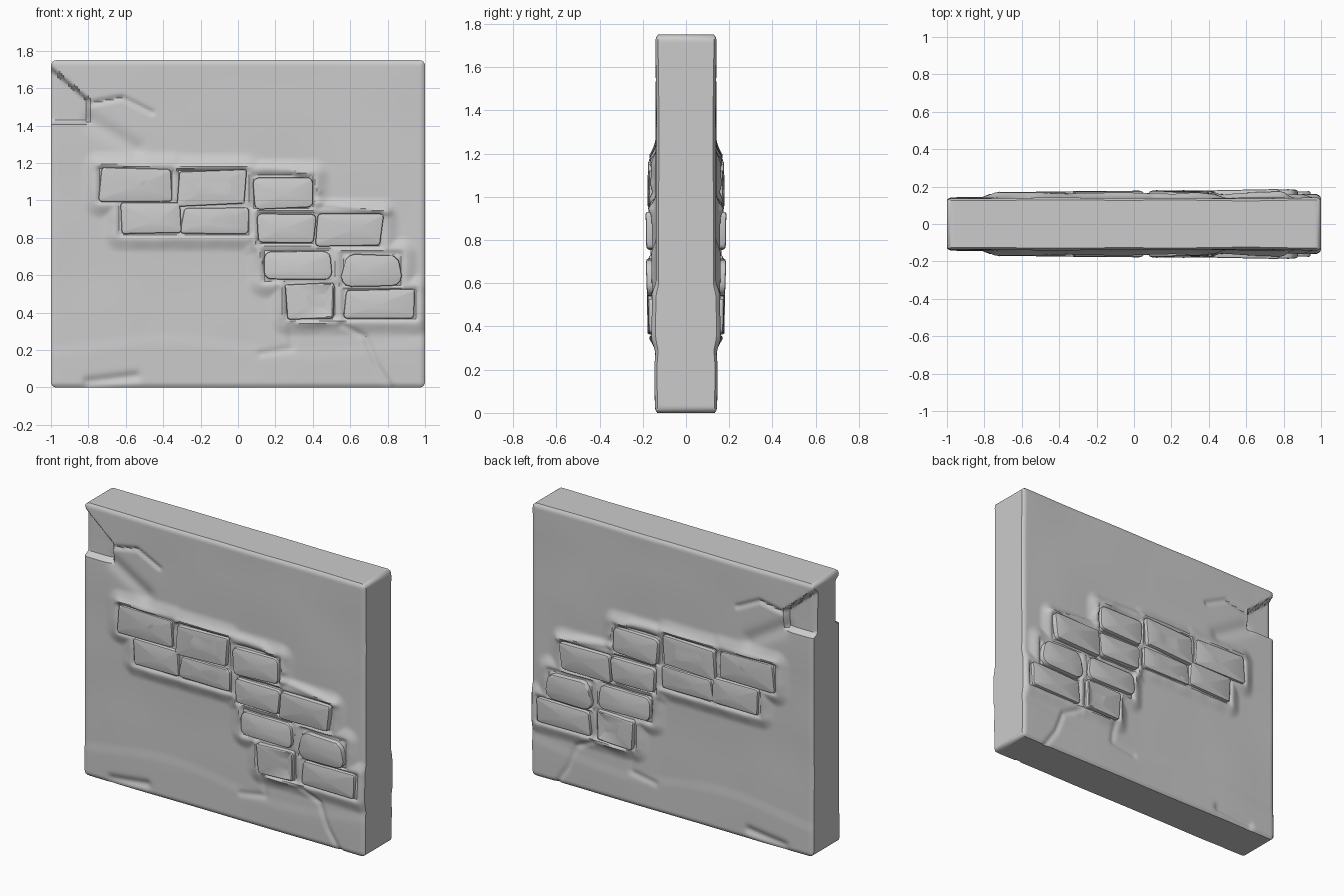
import bpy, bmesh, math, random
from mathutils import Vector, noise

if "Cube" in bpy.data.objects:
    bpy.data.objects.remove(bpy.data.objects["Cube"])

random.seed(4)
W, H, T = 1.0, 1.75, 0.139          # half width, height, half thickness

# Exposed bricks: x0, x1, z0, z1, front depth, centre dent, corner rounding
BRICKS = [(-.74, -.35, 1.00, 1.17, .168, .010, .02), (-.32, .04, .975, 1.16, .176, .028, .012),
          (.08, .40, .96, 1.13, .174, .004, .03), (-.63, -.31, .82, .99, .172, .006, .015),
          (-.30, .06, .82, .965, .166, .008, .02), (.11, .41, .77, .935, .178, .003, .025),
          (.42, .77, .755, .92, .182, .004, .02), (.14, .50, .57, .735, .174, .004, .04),
          (.56, .87, .545, .715, .182, .004, .055), (.26, .52, .37, .55, .178, .030, .015),
          (.57, .95, .37, .52, .170, .004, .02)]

# Raised plaster lips and incised cracks as polylines: points, width, height
LINES = [([(-.74, 1.19), (-.36, 1.17), (.05, 1.18), (.28, 1.17), (.39, 1.12), (.43, 1.05)], .02, .010),
         ([(.40, .99), (.60, .97), (.80, .94)], .018, .012),
         ([(.08, .80), (.14, .66), (.24, .54), (.24, .38), (.33, .345), (.55, .35)], .018, .009),
         ([(-.78, 1.52), (-.62, 1.55), (-.46, 1.47)], .012, -.012),
         ([(.55, .34), (.68, .27), (.74, .12), (.82, .0)], .014, -.010),
         ([(.28, .34), (.29, .21), (.12, .18)], .018, -.007),
         ([(-.78, 1.42), (-.55, 1.28)], .045, -.014),
         ([(-.80, .03), (-.55, .06)], .025, -.014)]


def smooth(a, b, v):
    t = min(1, max(0, (v - a) / (b - a)))
    return t * t * (3 - 2 * t)


def rect_dist(x, z, b):
    cx, cz = (b[0] + b[1]) / 2, (b[2] + b[3]) / 2
    dx, dz = abs(x - cx) - (b[1] - b[0]) / 2, abs(z - cz) - (b[3] - b[2]) / 2
    return math.hypot(max(dx, 0), max(dz, 0)) + min(max(dx, dz), 0)


def line_dist(x, z, pts):
    p, best = Vector((x, z)), 9
    for a, c in zip(pts, pts[1:]):
        a, c = Vector(a), Vector(c)
        t = min(1, max(0, (p - a).dot(c - a) / (c - a).length_squared))
        best = min(best, (p - a - t * (c - a)).length)
    return best


def depth(x, z):
    """Distance of the plaster face from the middle plane."""
    h = T + .005 * noise.noise(Vector((x * 2.2, 3.1, z * 2.6)))
    # shallow trowelled hollow above the foot
    h += .004 * smooth(.26, .18, z + .04 * math.sin(4 * x))
    # swelling around the bricks, with a groove at each brick edge
    d = min(rect_dist(x, z, b) for b in BRICKS)
    h += (.021 + .006 * noise.noise(Vector((x * 9, 0, z * 9)))) * smooth(.10, .015, d)
    h -= .012 * math.exp(-(d / .012) ** 2)
    for pts, w, a in LINES:
        if d > 0:
            h += a * math.exp(-(line_dist(x, z, pts) / w) ** 2)
    # broken upper left corner
    inside = min(-.795 - x, z - 1.41, (1.715 - z - .85 * (x + 1)) * .76)
    h -= .036 * smooth(-.004, .016, inside)
    # worn outer edge
    e = min(W - abs(x), z, H - z)
    return h - .012 * max(0, 1 - e / .025) ** 2


def finish(name, bm):
    bmesh.ops.recalc_face_normals(bm, faces=bm.faces)
    me = bpy.data.meshes.new(name)
    bm.to_mesh(me)
    bm.free()
    ob = bpy.data.objects.new(name, me)
    bpy.context.collection.objects.link(ob)
    m = ob.modifiers.new("both_faces", 'MIRROR')
    m.use_axis = (False, True, False)
    bpy.ops.object.select_all(action='DESELECT')
    ob.select_set(True)
    bpy.context.view_layer.objects.active = ob
    bpy.ops.object.shade_smooth_by_angle(angle=math.radians(38))
    return ob


# Plaster slab: front half with sides down to the mirror plane
NX, NZ, R = 170, 148, .03
bm = bmesh.new()
grid = []
for j in range(NZ + 1):
    row = []
    for i in range(NX + 1):
        x, z = -W + 2 * W * i / NX, H * j / NZ
        y = -depth(x, z)
        cx = max(-W + R, min(W - R, x))
        cz = max(R, min(H - R, z))
        r = math.hypot(x - cx, z - cz)
        if r > R:                                   # round the four corners
            x, z = cx + (x - cx) * R / r, cz + (z - cz) * R / r
        row.append(bm.verts.new((x, y, z)))
    grid.append(row)
for j in range(NZ):
    for i in range(NX):
        bm.faces.new((grid[j][i], grid[j][i + 1], grid[j + 1][i + 1], grid[j + 1][i]))
rim = grid[0][:] + [r[-1] for r in grid[1:]] + grid[-1][-2::-1] + [r[0] for r in grid[-2:0:-1]]
mid = [bm.verts.new((v.co.x, 0, v.co.z)) for v in rim]
for k in range(len(rim)):
    n = (k + 1) % len(rim)
    bm.faces.new((rim[k], rim[n], mid[n], mid[k]))
finish("plaster_wall", bm)


# Exposed bricks: uneven rounded blocks with worn or hollow fronts
def brick(k, b):
    x0, x1, z0, z1, front, dent, rad = b
    j = lambda s: random.uniform(-s, s)
    bm = bmesh.new()
    ring = []
    for cx, cz, sx, sz in ((x0, z0, 1, 1), (x1, z0, -1, 1), (x1, z1, -1, -1), (x0, z1, 1, -1)):
        cx, cz = cx + j(.01), cz + j(.01)
        start = math.atan2(-sz, -sx) - math.pi / 4
        for s in range(4):
            a = start + s * math.pi / 6
            ring.append((cx + sx * rad + rad * math.cos(a), cz + sz * rad + rad * math.sin(a)))
    tilt_x, tilt_z = j(.02), j(.04)
    mx, mz = (x0 + x1) / 2, (z0 + z1) / 2
    face = bm.faces.new([bm.verts.new((x, -front + tilt_x * (x - mx) + tilt_z * (z - mz), z))
                         for x, z in ring])
    side = bmesh.ops.extrude_face_region(bm, geom=[face])
    for v in side['geom']:
        if isinstance(v, bmesh.types.BMVert):
            v.co.y = -.11
    bm.faces.ensure_lookup_table()
    face = min(bm.faces, key=lambda f: f.calc_center_median().y)
    bmesh.ops.bevel(bm, geom=list(face.edges), offset=.009, segments=2, affect='EDGES', profile=.5)
    face = min(bm.faces, key=lambda f: f.calc_center_median().y)
    bmesh.ops.inset_region(bm, faces=[face], thickness=.014)
    face = min((f for f in bm.faces if len(f.verts) > 8), key=lambda f: f.calc_center_median().y)
    hub = bmesh.ops.poke(bm, faces=[face])['verts'][0]
    hub.co += Vector((j(.05), dent, j(.02)))
    finish("brick_%02d" % k, bm)


for k, b in enumerate(BRICKS):
    brick(k + 1, b)
